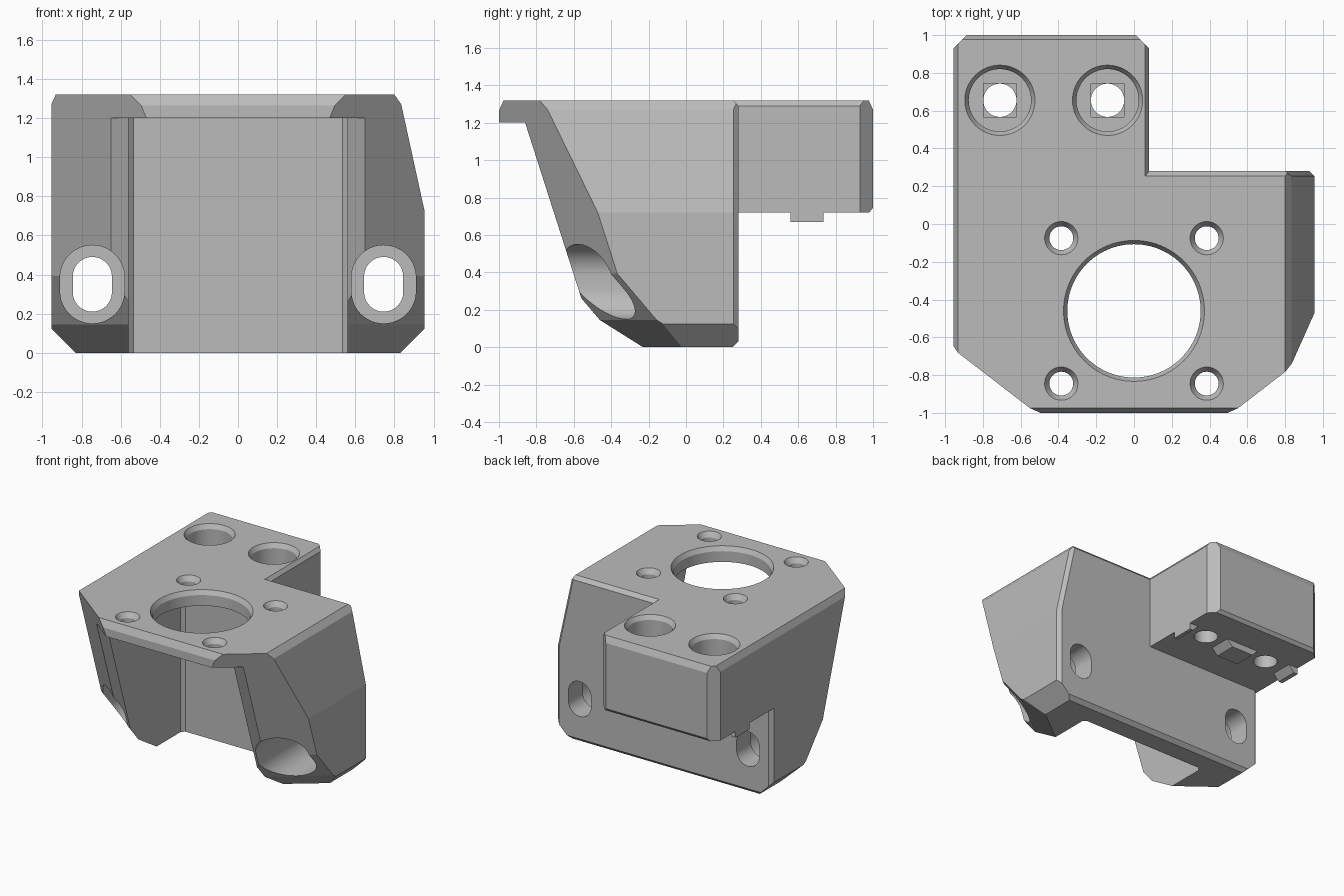
import bpy, bmesh, math
from mathutils import Vector

cube = bpy.data.objects.get("Cube")
if cube:
    bpy.data.objects.remove(cube, do_unlink=True)

grey = bpy.data.materials.new("plain grey")
grey.use_nodes = True
colour = (0.5, 0.5, 0.5, 1)
grey.diffuse_color = colour
grey.node_tree.nodes["Principled BSDF"].inputs["Base Color"].default_value = colour


def finish(name, bm):
    bmesh.ops.recalc_face_normals(bm, faces=bm.faces[:])
    mesh = bpy.data.meshes.new(name)
    bm.to_mesh(mesh)
    bm.free()
    mesh.materials.append(grey)
    obj = bpy.data.objects.new(name, mesh)
    bpy.context.collection.objects.link(obj)
    return obj


def loft(name, rings):
    """Closed solid through rings of equal point count."""
    bm = bmesh.new()
    loops = [[bm.verts.new(p) for p in ring] for ring in rings]
    n = len(loops[0])
    for a, b in zip(loops, loops[1:]):
        for i in range(n):
            j = (i + 1) % n
            bm.faces.new((a[i], a[j], b[j], b[i]))
    bm.faces.new(loops[0])
    bm.faces.new(loops[-1])
    return finish(name, bm)


def prism(name, points, axis, start, end):
    """Extrude a 2D outline along x, y or z."""
    def place(p, d):
        q = list(p)
        q.insert("xyz".index(axis), d)
        return q
    return loft(name, [[place(p, d) for p in points] for d in (start, end)])


def lathe(name, x, y, profile, segments=64):
    """Upright round solid from (radius, z) pairs."""
    angles = [math.tau * i / segments for i in range(segments)]
    return loft(name, [[(x + r * math.cos(a), y + r * math.sin(a), z) for a in angles]
                       for r, z in profile])


def cut_box(name, low, high, planes):
    """Box trimmed by planes given as (point, outward normal)."""
    bm = bmesh.new()
    bmesh.ops.create_cube(bm, size=1)
    for v in bm.verts:
        v.co = [l + (c + 0.5) * (h - l) for c, l, h in zip(v.co, low, high)]
    for point, normal in planes:
        res = bmesh.ops.bisect_plane(bm, geom=bm.verts[:] + bm.edges[:] + bm.faces[:],
                                     plane_co=point, plane_no=Vector(normal).normalized(),
                                     clear_outer=True)
        edges = [e for e in res["geom_cut"] if isinstance(e, bmesh.types.BMEdge)]
        if edges:
            bmesh.ops.edgeloop_fill(bm, edges=edges)
    return finish(name, bm)


def combine(target, tool, operation):
    mod = target.modifiers.new(tool.name, "BOOLEAN")
    mod.operation = operation
    mod.solver = "EXACT"
    mod.object = tool
    bpy.context.view_layer.objects.active = target
    bpy.ops.object.modifier_apply(modifier=mod.name)
    bpy.data.objects.remove(tool, do_unlink=True)


W, TOP, BACK = 0.955, 1.32, 0.28
left_top = ((-W, 0, 1.27), (-0.05, 0, 0.023))

# Main body: sloping front corners, leaning right side, small edge chamfers
planes = [left_top,
          ((0, -1, 1.265), (0, -0.055, 0.025)),
          ((W, 0, 0.72), (0.55, 0, 0.12)),
          ((0.835, 0, 1.27), (0.05, 0, 0.035)),
          ((W, 0.253, 0.72), (0.977, 1, 0.213)),
          ((0, BACK, 1.29), (0, 1, 0.9)),
          ((0, BACK, 0.03), (0, 1, -1))]
for s in (-1, 1):
    planes += [((s * 0.51, -1, 1.3), (s * 0.77, -1, -0.32)),
               ((s * 0.95, -0.36, 0.38), (s * 0.77, -1, -0.85)),
               ((s * 0.56, -0.23, 0), (s * 0.77, -1, -1.59)),
               ((s * W, 0, 0.125), (s, 0, -1)),
               ((s * W, 0.253, 0.5), (s, 1, 0))]
bracket = cut_box("motor_bracket", (-W, -1, 0), (W, BACK, TOP), planes)

# Motor pocket and sloping front below the top plate
combine(bracket, prism("front_slope", [(-1.3, 1.2), (-0.86, 1.2), (-0.444, -0.1), (-1.3, -0.1)],
                       "x", -1.2, 1.2), "DIFFERENCE")
pocket = [(-0.56, -1.3), (0.56, -1.3), (0.56, 0.075), (0.535, 0.1), (-0.535, 0.1), (-0.56, 0.075)]
combine(bracket, prism("pocket", pocket, "z", -0.1, 1.2), "DIFFERENCE")

# Rear mounting block
R = 0.08
block = cut_box("mount_block", (-W, 0.15, 0.72), (R, 1, TOP), [
    left_top,
    ((R, 0, 1.29), (1, 0, 0.7)),
    ((0, 1, 1.27), (0, 0.05, 0.023)),
    ((0, 1, 0.745), (0, 1, -0.8)),
    ((-W, 0.93, 1), (-1, 1, 0)),
    ((R, 0.93, 1), (1, 1, 0))])
combine(bracket, block, "UNION")

# Locating keys beneath the block
keys = [[(-0.57, 0.75), (-0.57, 0.72), (-0.52, 0.67), (-0.33, 0.67), (-0.28, 0.72), (-0.28, 0.75)],
        [(-W, 0.75), (-W, 0.67), (-0.92, 0.67), (-0.87, 0.72), (-0.87, 0.75)],
        [(R, 0.75), (R, 0.67), (0.05, 0.67), (0.0, 0.72), (0.0, 0.75)]]
for outline in keys:
    combine(bracket, prism("key", outline, "y", 0.56, 0.735), "UNION")

# Motor opening and four screw holes with chamfered rims
MY = -0.46
combine(bracket, lathe("motor_hole", 0, MY, [(0.353, 1.1), (0.353, 1.285), (0.373, TOP), (0.373, 1.4)], 96),
        "DIFFERENCE")
for sx in (-1, 1):
    for sy in (-1, 1):
        combine(bracket, lathe("screw_hole", sx * 0.385, MY + sy * 0.385,
                               [(0.063, 1.1), (0.063, 1.28), (0.088, TOP), (0.088, 1.4)]), "DIFFERENCE")

# Counterbored bolt holes in the rear block
for x in (-0.71, -0.14):
    y, r = 0.655, 0.088
    combine(bracket, lathe("bolt_hole", x, y, [(r, 0.6), (r, 0.95), (0.165, 0.95), (0.165, 1.285),
                                               (0.186, TOP), (0.186, 1.4)]), "DIFFERENCE")
    square = [(x + a * r, y + b * r) for a, b in ((-1, -1), (1, -1), (1, 1), (-1, 1))]
    combine(bracket, prism("bolt_seat", square, "z", 0.93, 1.0), "DIFFERENCE")


# Slotted holes through the cheeks
def slot(x, z, radius, half):
    pts = []
    for i in range(50):
        a = math.pi * (i % 25) / 24 + (math.pi if i >= 25 else 0)
        pts.append((x + radius * math.cos(a), z + radius * math.sin(a) + (half if i < 25 else -half)))
    return pts


for s in (-1, 1):
    combine(bracket, prism("slot_recess", slot(s * 0.745, 0.35, 0.165, 0.035), "y", -1.2, 0.1), "DIFFERENCE")
    combine(bracket, prism("slot_hole", slot(s * 0.745, 0.35, 0.1, 0.04), "y", -0.1, 0.5), "DIFFERENCE")

# Smooth hole walls, crisp edges elsewhere
bpy.ops.object.select_all(action="DESELECT")
bracket.select_set(True)
bpy.context.view_layer.objects.active = bracket
bpy.ops.object.shade_smooth_by_angle(angle=math.radians(9))
